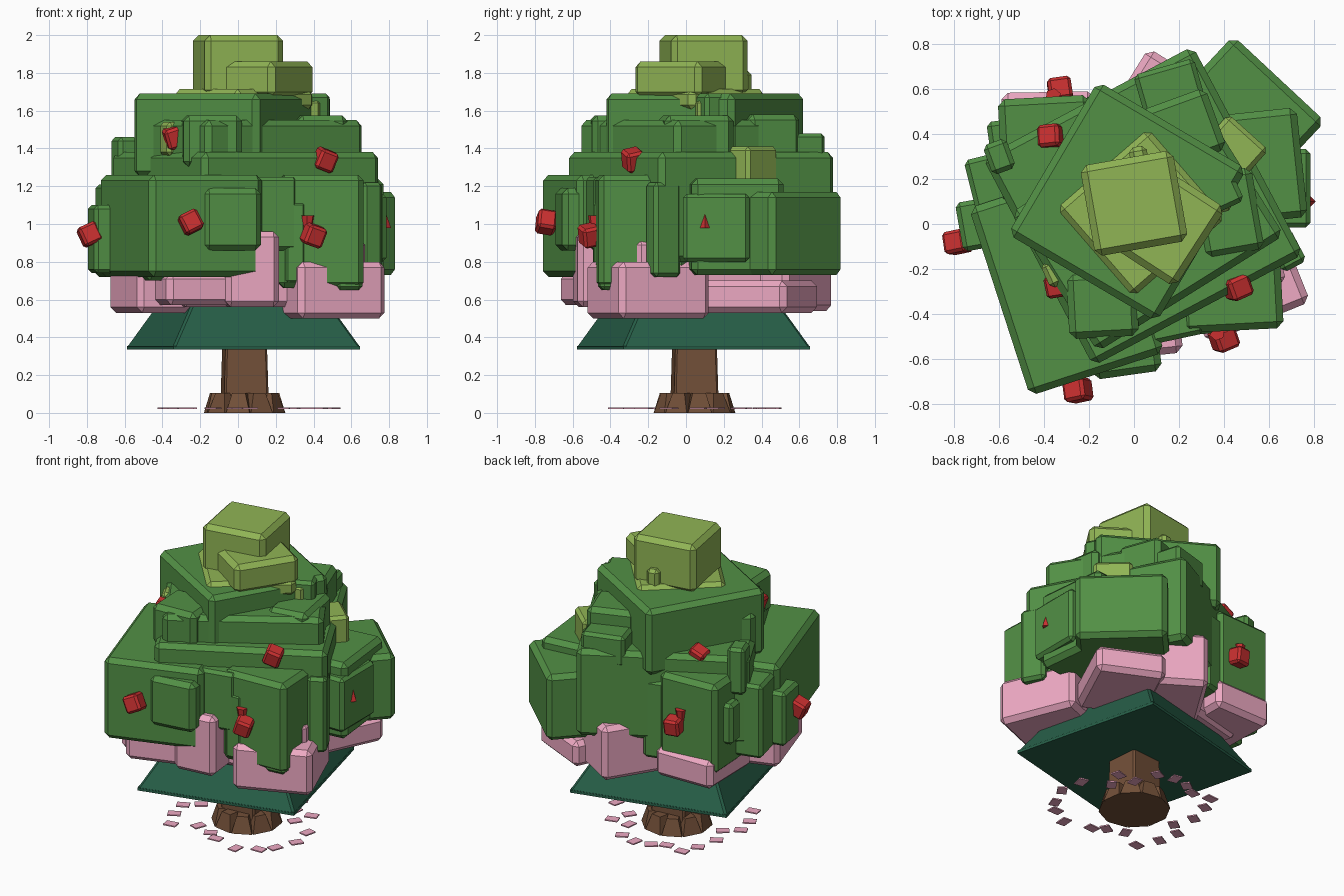
import bpy, bmesh, math, random
from mathutils import Matrix, Euler

random.seed(4)


def material(name, rgb):
    m = bpy.data.materials.new(name)
    m.diffuse_color = (*rgb, 1)
    return m


GREEN = material("leaf_green", (0.085, 0.28, 0.06))
LIME = material("leaf_lime", (0.28, 0.46, 0.09))
PINK = material("blossom_pink", (0.86, 0.40, 0.55))
DARK = material("deep_green", (0.02, 0.115, 0.065))
BROWN = material("bark", (0.17, 0.08, 0.04))
RED = material("fruit_red", (0.60, 0.03, 0.03))


def finish(bm, name, mat):
    bmesh.ops.recalc_face_normals(bm, faces=bm.faces)
    me = bpy.data.meshes.new(name)
    bm.to_mesh(me)
    bm.free()
    me.materials.append(mat)
    ob = bpy.data.objects.new(name, me)
    bpy.context.collection.objects.link(ob)
    return ob


def chamfer(bm, width):
    if width:
        bmesh.ops.bevel(bm, geom=bm.edges[:], offset=width, segments=1,
                        affect='EDGES', clamp_overlap=True)


def box(name, mat, centre, size, rot=(0, 0, 0), bevel=0.025):
    bm = bmesh.new()
    bmesh.ops.create_cube(bm, size=1, matrix=Matrix.Diagonal((*size, 1)))
    chamfer(bm, bevel)
    e = Euler([math.radians(a) for a in rot]).to_matrix().to_4x4()
    bm.transform(Matrix.Translation(centre) @ e)
    return finish(bm, name, mat)


def frustum(name, mat, centre, r0, r1, z0, z1, turn, sides=4, bevel=0.0):
    bm = bmesh.new()
    bmesh.ops.create_cone(bm, cap_ends=True, segments=sides, radius1=r0, radius2=r1,
                          depth=z1 - z0)
    ang = [math.degrees(math.atan2(v.co.y, v.co.x)) for v in bm.verts][0]
    chamfer(bm, bevel)
    bm.transform(Matrix.Translation((*centre, (z0 + z1) / 2)) @
                 Matrix.Rotation(math.radians(turn - ang), 4, 'Z'))
    return finish(bm, name, mat)


def blocks(name, mat, rows, grow=0.0):
    # each row: x, y, bottom z, top z, width, depth, turn in degrees
    for i, (x, y, z0, z1, w, d, a) in enumerate(rows):
        box(f"{name}_{i + 1}", mat, (x, y, (z0 + z1) / 2), (w + grow, d + grow, z1 - z0),
            (0, 0, a), 0.03 if min(w, d) > 0.22 else 0.02)


# Trunk with flared root wedges
frustum("trunk", BROWN, (0.035, 0.045), 0.17, 0.15, 0.0, 0.5, 50, 4, 0.01)
for i in range(10):
    a = math.radians(36 * i + 8)
    frustum(f"root_{i + 1}", BROWN,
            (0.035 + 0.145 * math.cos(a), 0.045 + 0.145 * math.sin(a)),
            0.09, 0.05, 0.0, 0.105, math.degrees(a) + 45)

# Dark skirt under the foliage
frustum("skirt_rim", DARK, (0.03, 0.04), 0.72, 0.72, 0.335, 0.355, 59)
frustum("skirt", DARK, (0.03, 0.04), 0.73, 0.46, 0.34, 0.66, 59, 4, 0.012)

# Pink blossom blocks
blocks("blossom", PINK, [
    (0.02, 0.04, 0.56, 0.76, 0.86, 0.88, 14),
    (0.46, -0.20, 0.50, 0.80, 0.48, 0.50, 22),
    (-0.36, -0.17, 0.53, 0.80, 0.50, 0.50, 18),
    (-0.20, -0.43, 0.57, 0.74, 0.46, 0.34, 18),
    (-0.38, 0.36, 0.58, 0.77, 0.40, 0.44, 1),
    (0.13, 0.44, 0.54, 0.90, 0.50, 0.46, 58),
    (0.42, 0.38, 0.53, 0.70, 0.42, 0.50, -25),
    (0.06, -0.42, 0.56, 0.96, 0.27, 0.32, 6),
    (0.62, -0.22, 0.60, 0.91, 0.08, 0.08, 15),
], 0.015)

# Large foliage blocks, lowest layers first
blocks("foliage", GREEN, [
    (0.04, 0.08, 0.80, 1.38, 1.03, 1.02, 28),
    (-0.30, -0.25, 0.72, 1.26, 0.60, 0.85, 18),
    (0.425, 0.41, 0.73, 1.17, 0.53, 0.62, -43),
    (0.50, 0.25, 0.73, 1.24, 0.47, 0.46, 6),
    (0.43, -0.24, 0.66, 1.26, 0.42, 0.44, 3),
    (-0.39, 0.33, 0.67, 1.27, 0.38, 0.44, 3),
    (-0.05, -0.51, 0.86, 1.19, 0.28, 0.30, 8),
    (0.66, 0.16, 0.80, 1.16, 0.22, 0.32, 0),
    (-0.60, 0.12, 0.72, 1.21, 0.20, 0.36, 14),
    (0.06, 0.0, 1.25, 1.55, 0.95, 0.70, 32),
    (-0.03, 0.10, 1.25, 1.69, 0.74, 0.76, -30.5),
    (0.16, 0.60, 1.28, 1.48, 0.25, 0.18, 16),
    (-0.14, -0.36, 1.30, 1.575, 0.28, 0.26, 3),
    (0.42, 0.05, 1.30, 1.575, 0.24, 0.34, 10),
    (0.22, 0.42, 1.30, 1.58, 0.28, 0.26, 20),
], 0.03)

# Small hanging leaf clumps
blocks("leaf_clump", GREEN, [
    (-0.69, 0.0, 0.74, 1.10, 0.18, 0.22, 10),
    (-0.60, 0.30, 1.15, 1.46, 0.11, 0.14, 20),
    (0.40, 0.14, 1.45, 1.69, 0.14, 0.14, 25),
    (0.58, -0.36, 0.65, 1.10, 0.14, 0.20, 6),
    (-0.40, -0.52, 0.70, 1.00, 0.20, 0.12, 18),
    (-0.15, -0.50, 0.71, 1.00, 0.14, 0.12, 10),
    (0.68, -0.12, 0.72, 1.22, 0.12, 0.16, 28),
    (0.10, -0.43, 0.86, 1.25, 0.40, 0.20, 12),
    (-0.14, 0.50, 0.68, 1.20, 0.14, 0.16, 15),
    (0.06, 0.58, 0.75, 1.10, 0.18, 0.14, 27),
    (-0.60, 0.40, 0.85, 1.12, 0.10, 0.12, 8),
    (0.30, -0.44, 0.68, 1.12, 0.12, 0.10, 4),
])

# Lime crown and accents
blocks("crown", LIME, [
    (0.0, 0.092, 1.68, 2.00, 0.40, 0.39, 10),
    (0.115, 0.01, 1.67, 1.86, 0.41, 0.40, -33),
    (0.03, 0.05, 1.60, 1.715, 0.53, 0.51, 41),
    (0.02, 0.31, 1.60, 1.81, 0.06, 0.05, 10),
    (0.43, 0.32, 1.20, 1.41, 0.22, 0.22, 48),
    (-0.34, -0.21, 1.36, 1.54, 0.10, 0.10, 25),
    (0.36, 0.10, 1.50, 1.66, 0.12, 0.09, 15),
], 0.02)

# Red fruit: chamfered cubes, some with a small neck
fruit = [(-0.785, -0.08, 0.945), (-0.25, -0.74, 1.01), (0.40, -0.51, 0.94),
         (-0.33, 0.60, 0.96), (-0.365, 0.39, 1.36), (0.46, -0.28, 1.34),
         (-0.335, -0.27, 1.46)]
for i, p in enumerate(fruit):
    box(f"fruit_{i + 1}", RED, p, (0.105, 0.10, 0.11),
        (random.uniform(-15, 15), random.uniform(-30, 30), random.uniform(0, 30)), 0.014)
for i, (x, y, z) in enumerate([fruit[2], fruit[3]]):
    frustum(f"fruit_neck_{i + 1}", RED, (x - 0.03, y * 0.95), 0.02, 0.035,
            z + 0.02, z + 0.105, 20, 6)
frustum("fruit_tip", RED, (0.775, 0.10), 0.035, 0.004, 0.98, 1.07, 0, 4)

# Fallen petals on the ground
for i in range(22):
    a = 2 * math.pi * (i + random.uniform(-0.3, 0.3)) / 22
    r = random.uniform(0.28, 0.5)
    box(f"petal_{i + 1}", PINK, (0.03 + r * math.cos(a), 0.055 + r * math.sin(a), 0.025),
        (0.08, 0.06, 0.008), (0, 0, random.uniform(0, 90)), 0)
